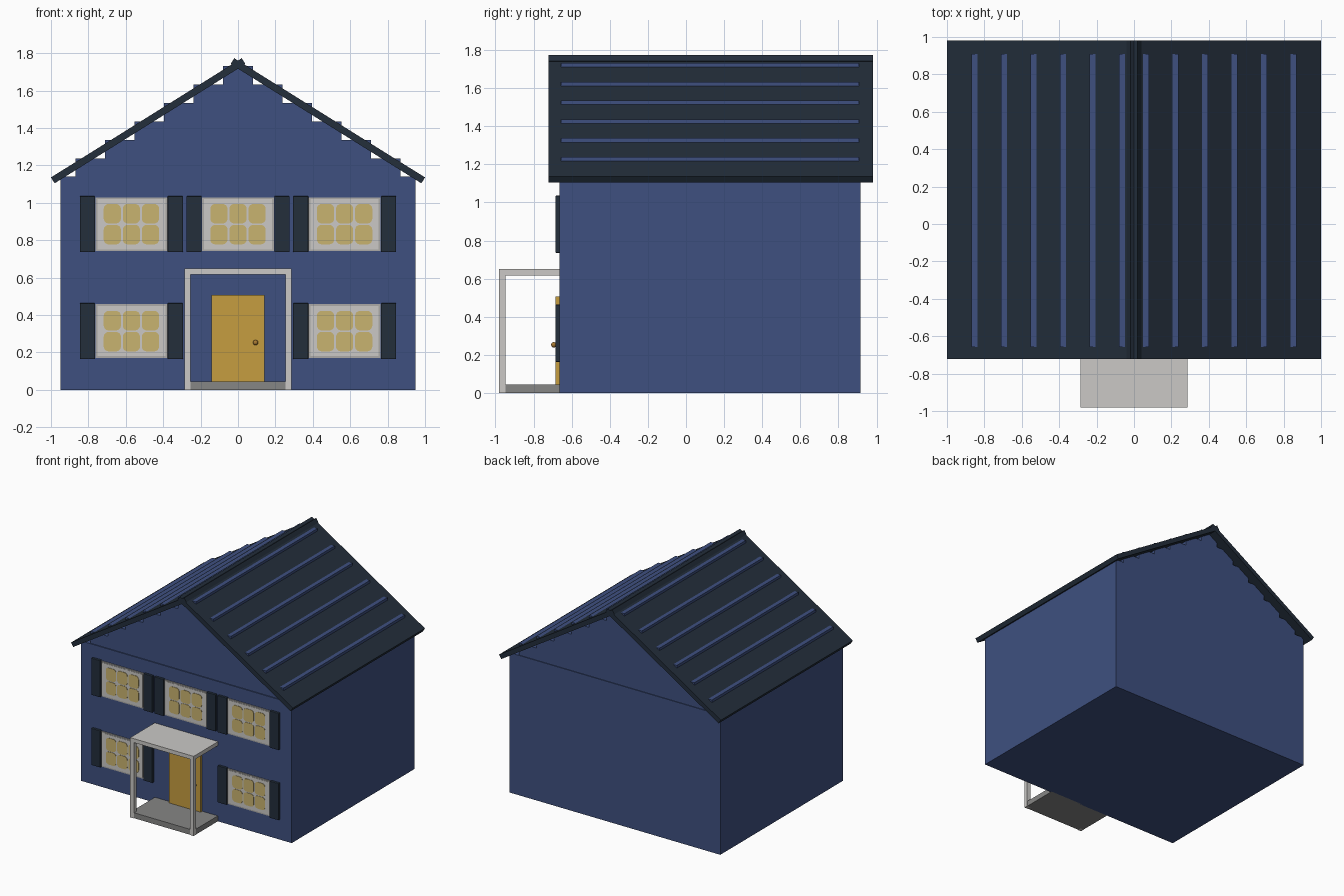
import bpy, bmesh, math
from mathutils import Vector

old = bpy.data.objects.get("Cube")
if old:
    bpy.data.objects.remove(old, do_unlink=True)


def material(name, rgb):
    lin = [((c / 255 + 0.055) / 1.055) ** 2.4 for c in rgb] + [1]
    m = bpy.data.materials.new(name)
    m.use_nodes = True
    m.diffuse_color = lin
    m.node_tree.nodes["Principled BSDF"].inputs["Base Color"].default_value = lin
    return m


BLUE = material("wall blue", (62, 80, 128))
SLATE = material("dark slate", (35, 46, 59))
WHITE = material("off white", (203, 201, 198))
TRIM = material("window edge grey", (172, 170, 167))
PANE = material("pane yellow", (201, 179, 112))
GOLD = material("door gold", (198, 158, 64))
GREY = material("step grey", (134, 134, 133))
BRASS = material("knob brass", (168, 122, 50))


def prism(name, pts, y0, y1, mat):
    """Extrude an x-z outline along y."""
    bm = bmesh.new()
    face = bm.faces.new([bm.verts.new((x, y0, z)) for x, z in pts])
    ext = bmesh.ops.extrude_face_region(bm, geom=[face])
    moved = [v for v in ext["geom"] if isinstance(v, bmesh.types.BMVert)]
    bmesh.ops.translate(bm, verts=moved, vec=(0, y1 - y0, 0))
    bmesh.ops.recalc_face_normals(bm, faces=bm.faces)
    me = bpy.data.meshes.new(name)
    bm.to_mesh(me)
    bm.free()
    me.materials.append(mat)
    ob = bpy.data.objects.new(name, me)
    bpy.context.collection.objects.link(ob)
    return ob


def box(name, x0, x1, y0, y1, z0, z1, mat, bevel=0):
    ob = prism(name, [(x0, z0), (x1, z0), (x1, z1), (x0, z1)], y0, y1, mat)
    if bevel:
        mod = ob.modifiers.new("bevel", "BEVEL")
        mod.width = bevel
        mod.segments = 2
    return ob


def rounded(cx, cz, w, h, r, steps=5):
    pts = []
    corners = [(1, 1), (-1, 1), (-1, -1), (1, -1)]
    for q, (sx, sz) in enumerate(corners):
        for i in range(steps + 1):
            a = math.pi / 2 * (q + i / steps)
            pts.append((cx + sx * (w / 2 - r) + r * math.cos(a),
                        cz + sz * (h / 2 - r) + r * math.sin(a)))
    return pts


FRONT, BACK, EAVE = -0.665, 0.915, 1.14

# Walls
box("house_walls", -0.95, 0.95, FRONT, BACK, 0, EAVE, BLUE)

# Stepped gable whose corners show through the roof as battens
side = []
for i in range(6):
    half, z = 0.87 - 0.158 * i, EAVE + 0.0985 * i
    side += [(half, z), (half, z + 0.0985)]
prism("stepped_gable", side + [(-x, z) for x, z in reversed(side)],
      FRONT + 0.008, BACK - 0.006, BLUE)

# Roof slabs crossing at the ridge
ang = math.radians(32)
down = Vector((math.cos(ang), -math.sin(ang)))
under = Vector((-math.sin(ang), -math.cos(ang))) * 0.037
eave = Vector((1.0, 1.136))
ridge = eave - down * (1.02 / math.cos(ang))
slab = [ridge, eave, eave + under, ridge + under]
for label, s in (("left", 1), ("right", -1)):
    prism("roof_slab_" + label, [(s * p.x, p.y) for p in slab],
          -0.722, 0.98, SLATE)


# Windows with shutters
def window(label, cx, cz):
    box("window_edge_" + label, cx - 0.192, cx + 0.192, FRONT - 0.008,
        FRONT + 0.01, cz - 0.144, cz + 0.144, TRIM)
    box("window_frame_" + label, cx - 0.182, cx + 0.182, FRONT - 0.01,
        FRONT + 0.01, cz - 0.134, cz + 0.134, WHITE)
    for i in (-1, 0, 1):
        for j in (-0.5, 0.5):
            prism("window_pane_" + label,
                  rounded(cx + i * 0.102, cz + j * 0.112, 0.092, 0.104, 0.026),
                  FRONT - 0.013, FRONT, PANE)
    for s in (-1, 1):
        c = cx + s * 0.235
        box("shutter_" + label, c - 0.041, c + 0.041, FRONT - 0.02,
            FRONT + 0.005, cz - 0.15, cz + 0.15, SLATE, 0.004)


for label, x in (("right", -0.57), ("middle", 0), ("left", 0.57)):
    window("upper_" + label, x, 0.886)
    if x:
        window("lower_" + label, x, 0.314)

# Door and knob
box("front_door", -0.143, 0.143, FRONT - 0.021, FRONT + 0.01, 0.04, 0.507, GOLD)
bpy.ops.mesh.primitive_uv_sphere_add(segments=20, ring_count=12, radius=0.014,
                                     location=(0.094, FRONT - 0.029, 0.253))
knob = bpy.context.object
knob.name = "door_knob"
knob.data.materials.append(BRASS)
bpy.ops.object.shade_smooth_by_angle()

# Porch
box("porch_step", -0.284, 0.284, -0.976, FRONT + 0.01, 0, 0.044, GREY)
box("porch_canopy", -0.286, 0.286, -0.98, FRONT + 0.01, 0.618, 0.65, WHITE)
for label, s in (("left", 1), ("right", -1)):
    x0, x1 = sorted((s * 0.254, s * 0.286))
    box("porch_post_" + label, x0, x1, -0.98, -0.948, 0, 0.63, WHITE)
